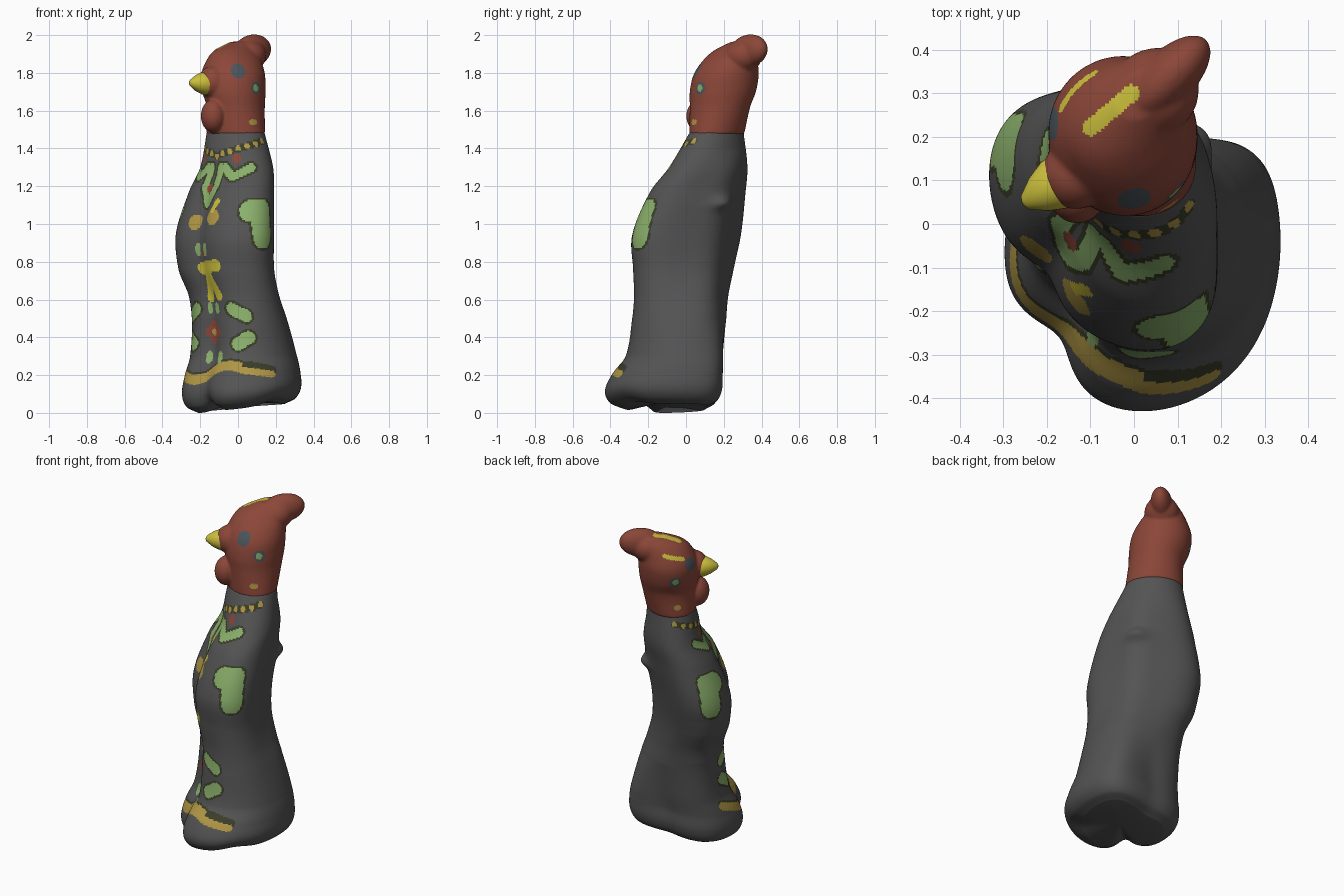
import bpy, bmesh, math
from mathutils import Vector, Matrix

if "Cube" in bpy.data.objects:
    bpy.data.objects.remove(bpy.data.objects["Cube"])

COLOURS = {
    "charcoal": (0.088, 0.088, 0.088), "brick_red": (0.26, 0.062, 0.040),
    "yellow": (0.60, 0.52, 0.045), "ochre": (0.44, 0.31, 0.06),
    "green": (0.26, 0.44, 0.15), "olive": (0.042, 0.048, 0.022),
    "slate": (0.07, 0.09, 0.105),
}
NAMES = list(COLOURS)
MATS = [bpy.data.materials.new(n) for n in NAMES]
for m in MATS:
    m.diffuse_color = (*COLOURS[m.name], 1)
FRONT = 225  # compass angle the figure faces


def at_level(levels, z):
    """Smooth (Hermite) interpolation of the section table at height z."""
    n = len(levels)
    z = min(max(z, levels[0][0]), levels[-1][0])
    i = max(k for k in range(n - 1) if levels[k][0] <= z)
    a, b = levels[i], levels[i + 1]
    p, q = levels[max(i - 1, 0)], levels[min(i + 2, n - 1)]
    h = b[0] - a[0]
    t = (z - a[0]) / h
    out = []
    for k in range(1, 6):
        ma = (b[k] - p[k]) / (b[0] - p[0]) * h
        mb = (q[k] - a[k]) / (q[0] - a[0]) * h
        out.append((2*t**3 - 3*t*t + 1) * a[k] + (t**3 - 2*t*t + t) * ma
                   + (3*t*t - 2*t**3) * b[k] + (t**3 - t*t) * mb)
    return out


def bump(deg, centre, width):
    return math.exp(-(((deg - centre + 180) % 360 - 180) / width) ** 2)


def ramp(z, top, bottom):
    return min(max((top - z) / (top - bottom), 0), 1)


def sack(deg, z):
    """Radius offset of the cloth: flat front, full back, pulled hem corners."""
    r = ramp(z, 1.4, 1.1) * 0.042 * (bump(deg, 38, 32) - bump(deg, 220, 26))
    r += ramp(z, 0.85, 0.55) * 0.03 * bump(deg, 140, 25)
    r += 0.03 * bump(deg, 38, 14) * math.exp(-((z - 1.11) / 0.035) ** 2)
    return r + ramp(z, 0.5, 0.2) * (0.03 * bump(deg, 47, 18) - 0.035 * bump(deg, 217, 20)
                                    - 0.02 * bump(deg, 90, 18))


def loft(bm, levels, rings, sides, hem=False):
    """Stack of tilted ellipses; each level is z, x0, x1, y0, y1, skew."""
    z0, z1 = levels[0][0], levels[-1][0]
    prev = None
    for j in range(rings + 1):
        z = z0 + (z1 - z0) * (j / rings) ** (1.3 if hem else 1)
        x0, x1, y0, y1, k = at_level(levels, z)
        cx, cy, hx, hy = (x0 + x1) / 2, (y0 + y1) / 2, (x1 - x0) / 2, (y1 - y0) / 2
        ring = []
        for i in range(sides):
            deg = 360 * i / sides
            c, s = math.cos(math.radians(deg)), math.sin(math.radians(deg))
            r = math.sqrt((1 - k*k) / (c*c/hx/hx - 2*k*c*s/hx/hy + s*s/hy/hy))
            zz = z
            if hem:  # uneven rim
                r += sack(deg, z)
                zz += ramp(z, 0.3, 0) * (0.025 - 0.025 * math.cos(math.radians(deg - 185))
                                         + 0.04 * bump(deg, 222, 16) + 0.02 * bump(deg, 315, 20))
            ring.append(bm.verts.new((cx + r * c, cy + r * s, zz)))
        if prev:
            bridge(bm, prev, ring)
        else:
            tip = bm.verts.new((cx, cy, z + (0.06 if hem else 0)))
            for i in range(sides):
                bm.faces.new((tip, ring[(i + 1) % sides], ring[i]))
        prev = ring
    bm.faces.new(prev)


def bridge(bm, a, b):
    for i in range(len(a)):
        n = (i + 1) % len(a)
        bm.faces.new((a[i], a[n], b[n], b[i]))


def blob(bm, centre, radii, turn=0, pitch=0):
    m = (Matrix.Translation(centre) @ Matrix.Rotation(math.radians(turn), 4, 'Z')
         @ Matrix.Rotation(math.radians(pitch), 4, 'Y') @ Matrix.Diagonal((*radii, 1)))
    bmesh.ops.create_uvsphere(bm, u_segments=40, v_segments=24, radius=1, matrix=m)


def finish(bm, name):
    bmesh.ops.recalc_face_normals(bm, faces=bm.faces)
    me = bpy.data.meshes.new(name)
    bm.to_mesh(me)
    bm.free()
    ob = bpy.data.objects.new(name, me)
    bpy.context.collection.objects.link(ob)
    me.polygons.foreach_set("use_smooth", [True] * len(me.polygons))
    return ob


def seg_dist(px, py, ax, ay, bx, by):
    dx, dy = bx - ax, by - ay
    l2 = dx * dx + dy * dy
    t = 0 if l2 == 0 else min(max(((px - ax) * dx + (py - ay) * dy) / l2, 0), 1)
    return math.hypot(px - ax - t * dx, py - ay - t * dy)


def paint(ob, base, centre_at=lambda z: (0, 0), strokes=()):
    """Brush strokes in (degrees from front, height), mirrored if asked; later wins."""
    ob.data.materials.clear()
    for m in MATS:
        ob.data.materials.append(m)
    segs = []
    for col, rad, pts, both in strokes:
        for sgn in ((1, -1) if both else (1,)):
            for a, b in zip(pts, pts[1:] or pts):
                s = (sgn * a[0], a[1], sgn * b[0], b[1])
                if col == "green" and rad > 0.019:
                    segs.insert(0, (NAMES.index("olive"), rad + 0.012, s))
                segs.append((NAMES.index(col), rad, s))
    for p in ob.data.polygons:
        p.material_index = NAMES.index(base)
        x, y, z = p.center
        cx, cy = centre_at(z)
        k = math.radians(math.hypot(x - cx, y - cy))
        a = (math.degrees(math.atan2(y - cy, x - cx)) - FRONT + 180) % 360 - 180
        for mat, rad, (a0, za, a1, zb) in segs:
            if min(za, zb) - rad < z < max(za, zb) + rad:
                if seg_dist(a * k, z, a0 * k, za, a1 * k, zb) < rad:
                    p.material_index = mat


# body sack
BODY = [
    (0.00, -0.21, 0.23, -0.33, 0.11, 0), (0.03, -0.27, 0.285, -0.40, 0.165, 0),
    (0.10, -0.295, 0.318, -0.43, 0.195, 0), (0.20, -0.28, 0.315, -0.39, 0.195, 0),
    (0.30, -0.25, 0.30, -0.32, 0.20, -0.05), (0.50, -0.235, 0.25, -0.285, 0.21, -0.15),
    (0.62, -0.25, 0.215, -0.275, 0.22, -0.26), (0.76, -0.31, 0.19, -0.28, 0.25, -0.36),
    (0.94, -0.33, 0.19, -0.285, 0.29, -0.40), (1.17, -0.26, 0.19, -0.19, 0.315, -0.35),
    (1.30, -0.20, 0.185, -0.09, 0.325, -0.32), (1.485, -0.165, 0.14, 0.02, 0.305, -0.18),
]
bm = bmesh.new()
loft(bm, BODY, 200, 240, hem=True)
body = finish(bm, "body")


def body_centre(z):
    x0, x1, y0, y1, _ = at_level(BODY, z)
    return (x0 + x1) / 2, (y0 + y1) / 2


# painted clothing: wavy hem, medallion, collar
wave = [(a, 0.213 + 0.038 * math.cos(math.radians((a - 30) * 3.3))) for a in range(-64, 50, 8)]
diamond = [(14 * math.cos(i * math.pi / 2) - 3, 0.43 + 0.05 * math.sin(i * math.pi / 2)) for i in range(5)]
collar = [(a, 1.36 + a * 0.00083) for a in range(0, 99, 16)]
strokes = [("olive", 0.03, [(a, z + 0.008) for a, z in wave], False),
           ("ochre", 0.026, wave, False), ("olive", 0.026, [(50, .25), (78, .225)], False),
           ("ochre", 0.018, [(47, .225), (78, .205)], False),
           ("brick_red", 0.014, diamond, False), ("brick_red", 0.042, [(-3, .43)], False),
           ("ochre", 0.019, [(-3, .43)], False), ("olive", 0.018, collar, True)]
strokes += [("ochre", 0.015, [p], True) for p in collar]
# leaves, bow, buttons and wings
strokes += [
    ("green", 0.034, [(38, .55), (53, .515)], True),
    ("green", 0.034, [(40, .365), (54, .40)], True),
    ("green", 0.016, [(10, .54), (10, .57)], True),
    ("green", 0.018, [(13, .28), (13, .31)], True),
    ("green", 0.018, [(10, .85), (10, .88)], True),
    ("brick_red", 0.014, [(2, .84)], False),
    ("yellow", 0.032, [(-6, .765), (30, .78)], False),
    ("yellow", 0.026, [(-5, .61), (10, .74), (20, .62)], False),
    ("ochre", 0.042, [(-20, 1.01)], False), ("ochre", 0.042, [(24, 1.035)], False),
    ("yellow", 0.015, [(20, 1.07), (27, 1.12)], False),
    ("green", 0.060, [(70, 1.07), (80, 1.07), (84, .93)], True),
    ("green", 0.022, [(14, 1.30), (16, 1.2), (2, 1.11)], True),
    ("brick_red", 0.024, [(-2, 1.19)], False),
    ("green", 0.022, [(24, 1.30), (42, 1.25), (66, 1.30)], True),
    ("brick_red", 0.024, [(45, 1.345)], True),
]
paint(body, "charcoal", body_centre, strokes)

# head with comb, cheeks and wattle fused into one skin
HEAD = [
    (1.475, -0.168, 0.143, 0.017, 0.308, -0.18), (1.62, -0.165, 0.142, 0.02, 0.34, 0),
    (1.70, -0.19, 0.146, 0.02, 0.37, 0), (1.79, -0.195, 0.143, 0.04, 0.385, 0),
    (1.86, -0.17, 0.125, 0.085, 0.38, 0.1), (1.92, -0.125, 0.10, 0.15, 0.375, 0.3),
    (1.965, -0.04, 0.09, 0.24, 0.365, 0.4),
]
bm = bmesh.new()
loft(bm, HEAD, 50, 80)
blob(bm, (0.076, 0.333, 1.917), (0.128, 0.062, 0.086), 45, -8)
blob(bm, (0.045, 0.30, 1.885), (0.11, 0.10, 0.09), 45, -20)
blob(bm, (-0.13, 0.115, 1.752), (0.085, 0.08, 0.085), 30)
blob(bm, (-0.13, 0.075, 1.572), (0.067, 0.074, 0.088))
head = finish(bm, "head")
mod = head.modifiers.new("fuse", 'REMESH')
mod.mode, mod.voxel_size, mod.use_smooth_shade = 'VOXEL', 0.0065, True
mod = head.modifiers.new("soften", 'SMOOTH')
mod.factor, mod.iterations = 0.5, 14
bpy.context.view_layer.objects.active = head
for name in ("fuse", "soften"):
    bpy.ops.object.modifier_apply(modifier=name)

# eyes, ear spots and flecks, then the yellow streak along the comb
paint(head, "brick_red", lambda z: (-0.025, 0.2), [
    ("slate", 0.040, [(55, 1.81)], True), ("slate", 0.034, [(89, 1.72)], True),
    ("green", 0.019, [(88, 1.72)], True), ("ochre", 0.014, [(75, 1.54), (82, 1.54)], True),
    ("yellow", 0.011, [(-70, 1.85), (-110, 1.88)], False),
])
for p in head.data.polygons:
    x, y, z = p.center
    if z > 1.88 and p.normal.z > 0.3 and seg_dist(x, y, -0.1, 0.22, -0.005, 0.30) < 0.019:
        p.material_index = NAMES.index("yellow")

# beak: short rounded cone
bm = bmesh.new()
base = Vector((-0.155, 0.105, 1.745))
rot = Vector((-0.85, -0.5, 0.02)).to_track_quat('Z', 'Y').to_matrix()
rings = [[bm.verts.new(base + rot @ Vector((r * math.cos(i * math.tau / 32), r * math.sin(i * math.tau / 32), h)))
          for i in range(32)] for r, h in ((0.06, -0.02), (0.062, 0.03), (0.044, 0.073), (0.018, 0.11), (0.006, 0.116))]
for a, b in zip(rings, rings[1:]):
    bridge(bm, a, b)
bm.faces.new(rings[0][::-1])
bm.faces.new(rings[-1])
paint(finish(bm, "beak"), "yellow")

for m in bpy.data.materials:
    if m.users and not m.is_grease_pencil:
        m.use_nodes = True
        m.node_tree.nodes["Principled BSDF"].inputs["Base Color"].default_value = m.diffuse_color
